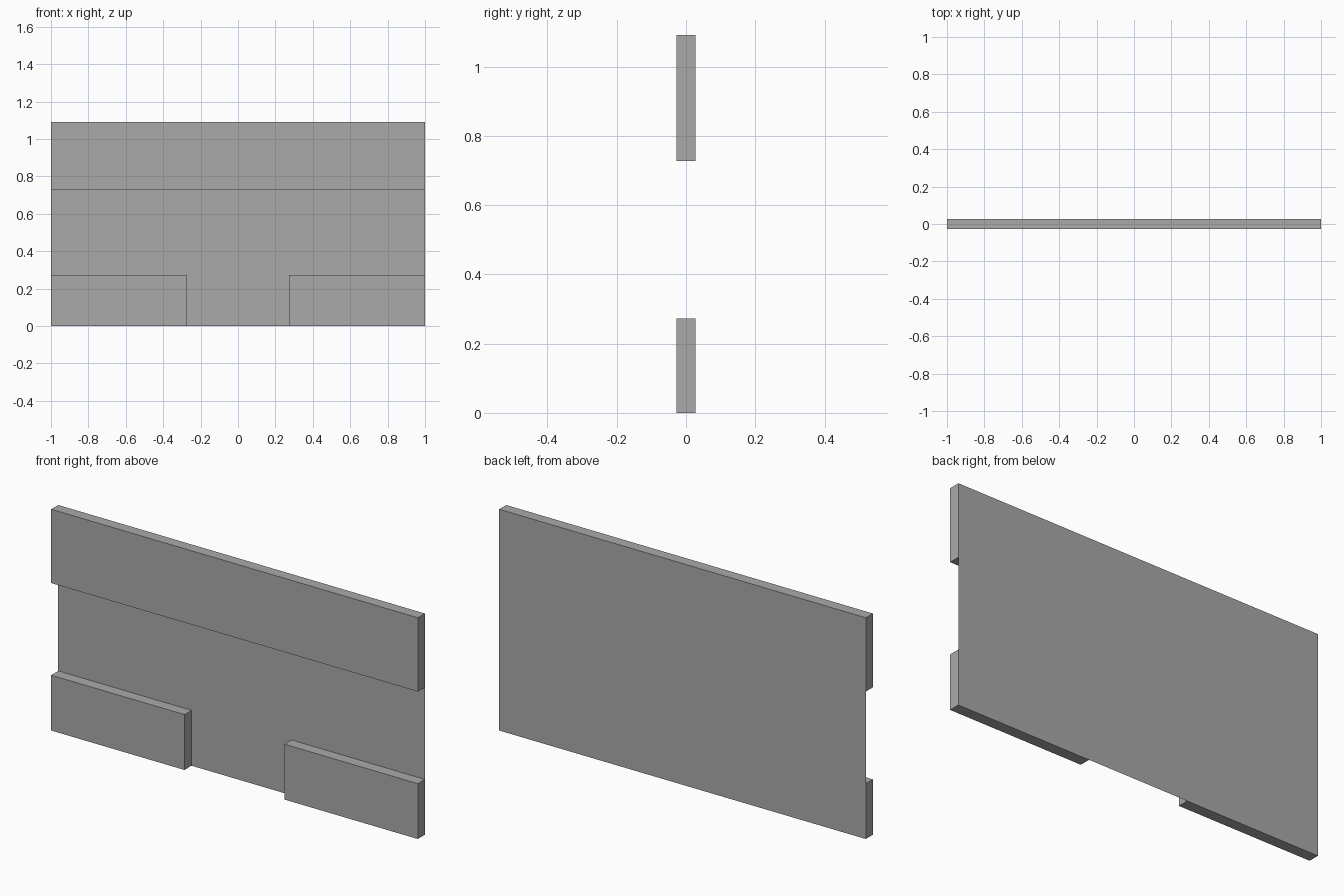
import bpy
import bmesh

cube = bpy.data.objects.get("Cube")
if cube:
    bpy.data.objects.remove(cube, do_unlink=True)

WIDTH, HEIGHT, DEPTH = 2.0, 1.091, 0.055
FRONT, BACK = -DEPTH / 2, DEPTH / 2

grey = bpy.data.materials.new("plain grey")
grey.use_nodes = True
colour = (0.4, 0.4, 0.4, 1)
grey.diffuse_color = colour
grey.node_tree.nodes["Principled BSDF"].inputs["Base Color"].default_value = colour


def add_panel(name, x0, x1, z0, z1, block=True):
    """Flat sheet in the back plane, or a block open where it meets that sheet."""
    bm = bmesh.new()
    corners = [(x0, z0), (x1, z0), (x1, z1), (x0, z1)]
    y = FRONT if block else BACK
    front = [bm.verts.new((x, y, z)) for x, z in corners]
    bm.faces.new(front)
    if block:
        rear = [bm.verts.new((x, BACK, z)) for x, z in corners]
        for i in range(4):
            j = (i + 1) % 4
            bm.faces.new((front[j], front[i], rear[i], rear[j]))
    mesh = bpy.data.meshes.new(name)
    bm.to_mesh(mesh)
    bm.free()
    mesh.materials.append(grey)
    obj = bpy.data.objects.new(name, mesh)
    bpy.context.collection.objects.link(obj)


half = WIDTH / 2

# Thin backing wall
add_panel("back_sheet", -half, half, 0, HEIGHT, block=False)

# Thick band across the top
add_panel("upper_wall", -half, half, 0.727, HEIGHT)

# Low walls either side of the opening
add_panel("right_low_wall", -half, -0.273, 0, 0.273)
add_panel("left_low_wall", 0.273, half, 0, 0.273)
